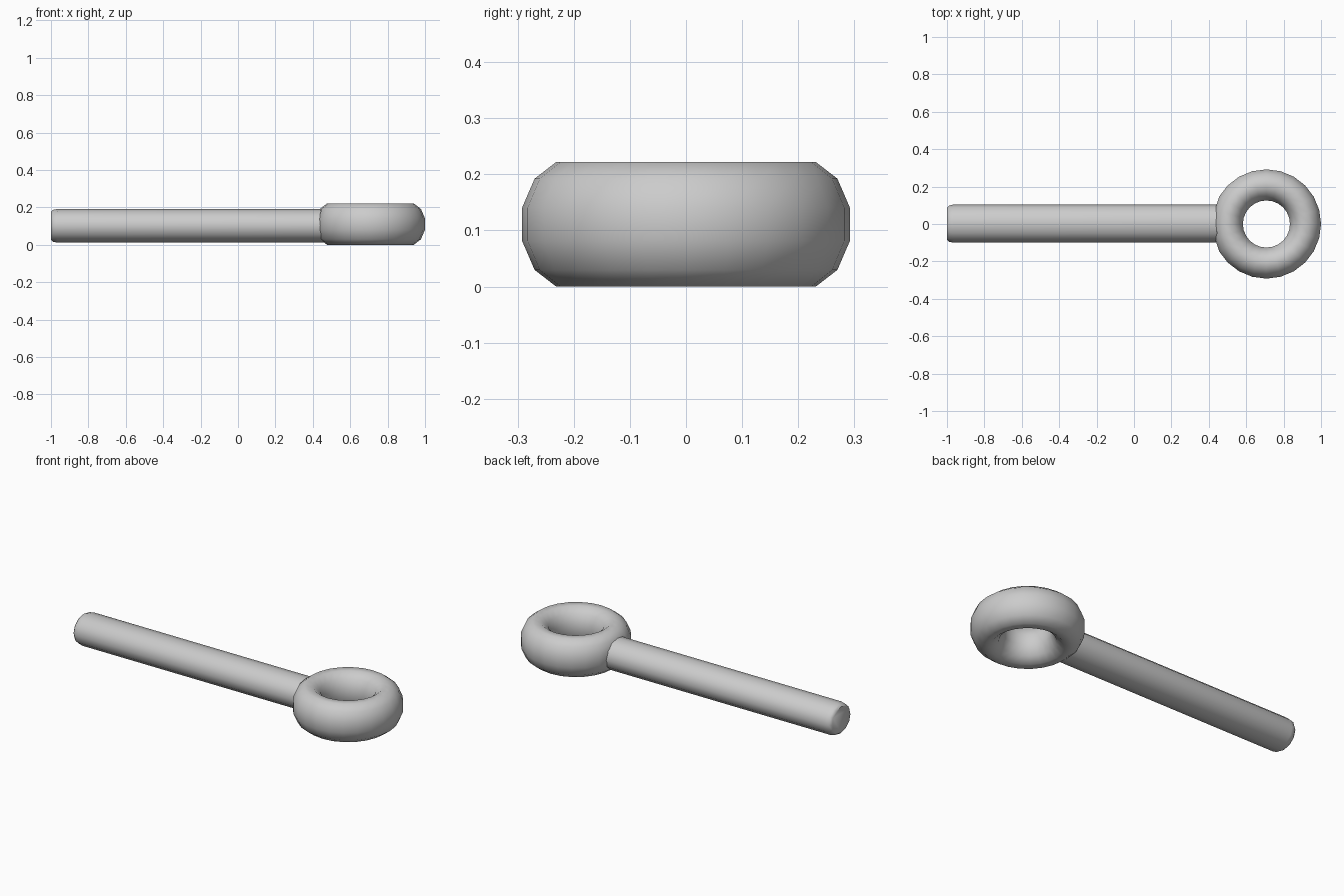
import bpy, bmesh
from math import sin, cos, pi, radians

if "Cube" in bpy.data.objects:
    bpy.data.objects.remove(bpy.data.objects["Cube"])

def loft(name, rings, wrap):
    """Skin a list of closed point loops; wrap joins last to first, otherwise ends are capped."""
    bm = bmesh.new()
    loops = [[bm.verts.new(p) for p in ring] for ring in rings]
    n = len(loops[0])
    for i in range(len(loops) if wrap else len(loops) - 1):
        a, b = loops[i], loops[(i + 1) % len(loops)]
        for j in range(n):
            k = (j + 1) % n
            bm.faces.new((a[j], a[k], b[k], b[j]))
    if not wrap:
        bm.faces.new(loops[0])
        bm.faces.new(loops[-1])
    bmesh.ops.recalc_face_normals(bm, faces=bm.faces)
    mesh = bpy.data.meshes.new(name)
    bm.to_mesh(mesh)
    bm.free()
    obj = bpy.data.objects.new(name, mesh)
    bpy.context.collection.objects.link(obj)
    bpy.ops.object.select_all(action='DESELECT')
    obj.select_set(True)
    bpy.context.view_layer.objects.active = obj
    bpy.ops.object.shade_smooth_by_angle(angle=radians(50))
    return obj

# Eye ring: tall oval tube, flattened slightly where the shank meets it
CX, R, A, B, SEG, TUBE = 0.708, 0.209, 0.086, 0.115, 24, 12
ring = []
for i in range(SEG):
    t = 2 * pi * i / SEG
    loop = []
    for j in range(TUBE):
        p = 2 * pi * (j + 0.5) / TUBE
        r = R + A * cos(p)
        loop.append((max(CX + r * cos(t), 0.432), r * sin(t), 0.111 + B * sin(p)))
    ring.append(loop)
loft("eye_ring", ring, True)

# Shank: slightly oval rod with a rounded free end
shank = []
for x, s in ((-1.0, 0.84), (-0.988, 0.95), (-0.965, 1.0), (0.48, 1.0)):
    shank.append([(x, 0.002 + 0.102 * s * cos(2 * pi * j / 12),
                   0.102 + 0.09 * s * sin(2 * pi * j / 12)) for j in range(12)])
loft("shank", shank, False)
